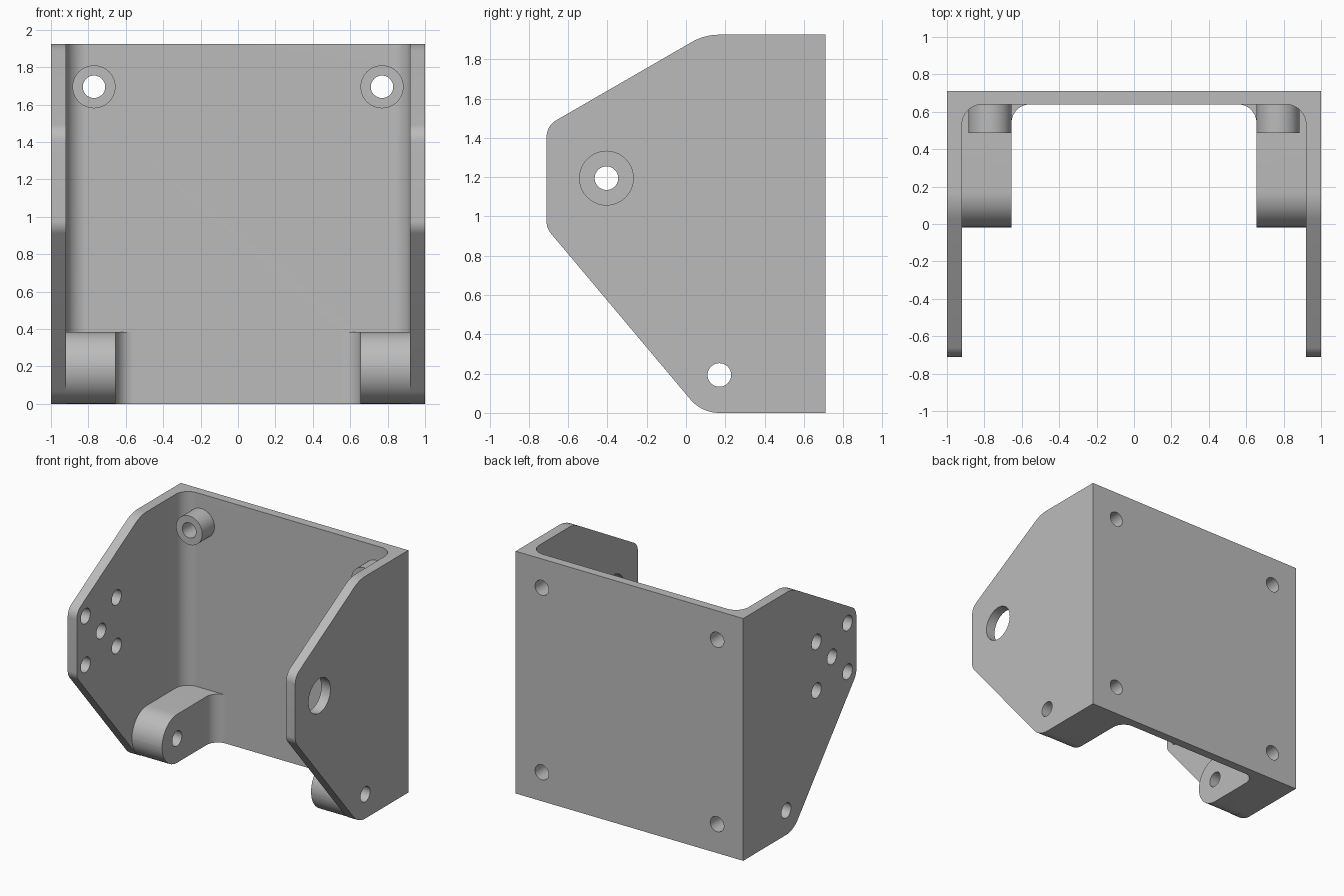
import bpy, bmesh
from math import sin, tan, cos, pi
from mathutils import Vector

if "Cube" in bpy.data.objects:
    bpy.data.objects.remove(bpy.data.objects["Cube"])

grey = bpy.data.materials.new("plain grey")
grey.use_nodes = True
grey.diffuse_color = (0.5, 0.5, 0.5, 1)
grey.node_tree.nodes["Principled BSDF"].inputs["Base Color"].default_value = grey.diffuse_color

PLACE = {"x": lambda u, v, d: (d, u, v),
         "y": lambda u, v, d: (u, d, v),
         "z": lambda u, v, d: (u, v, d)}


def rounded(corners, steps=12):
    """Outline from (u, v, radius) corners."""
    pts = [Vector(c[:2]) for c in corners]
    out = []
    for i, p in enumerate(pts):
        r = corners[i][2]
        if r == 0:
            out.append(p)
            continue
        a = (pts[i - 1] - p).normalized()
        b = (pts[(i + 1) % len(pts)] - p).normalized()
        half = a.angle(b) / 2
        centre = p + (a + b).normalized() * r / sin(half)
        start = p + a * r / tan(half) - centre
        end = p + b * r / tan(half) - centre
        sweep = pi - 2 * half
        for k in range(steps + 1):
            t = k / steps
            out.append(centre + (start * sin((1 - t) * sweep) + end * sin(t * sweep)) / sin(sweep))
    return out


def circle(u, v, r, n=40):
    return [Vector((u + r * cos(2 * pi * k / n), v + r * sin(2 * pi * k / n))) for k in range(n)]


def prism(name, outline, axis, lo, hi):
    """Extrude an outline along an axis."""
    bm = bmesh.new()
    rings = [[bm.verts.new(PLACE[axis](p.x, p.y, d)) for p in outline] for d in (lo, hi)]
    n = len(outline)
    for ring in rings:
        bm.faces.new(ring)
    for i in range(n):
        j = (i + 1) % n
        bm.faces.new((rings[0][i], rings[0][j], rings[1][j], rings[1][i]))
    bmesh.ops.recalc_face_normals(bm, faces=bm.faces)
    mesh = bpy.data.meshes.new(name)
    bm.to_mesh(mesh)
    bm.free()
    mesh.materials.append(grey)
    obj = bpy.data.objects.new(name, mesh)
    bpy.context.collection.objects.link(obj)
    return obj


def combine(target, tool, operation):
    mod = target.modifiers.new(tool.name, "BOOLEAN")
    mod.object, mod.operation, mod.solver = tool, operation, "EXACT"
    bpy.context.view_layer.objects.active = target
    bpy.ops.object.modifier_apply(modifier=mod.name)
    bpy.data.objects.remove(tool)


# U-shaped body: side outline, hollowed between the walls
side = rounded([(0.71, 0, 0), (0.08, 0, 0.193), (-0.71, 0.94, 0.1),
                (-0.71, 1.461, 0.1), (0.094, 1.925, 0.28), (0.71, 1.925, 0)])
bracket = prism("bracket", side, "x", -1, 1)
inside = rounded([(-0.92, -2, 0), (0.92, -2, 0), (0.92, 0.64, 0.11), (-0.92, 0.64, 0.11)])
combine(bracket, prism("inside_cutter", inside, "z", -1, 3), "DIFFERENCE")

# Rounded lugs with filleted feet, and round bosses
lug = rounded([(-0.018, 0, 0.192), (0.68, 0, 0), (0.68, 0.385, 0), (-0.018, 0.385, 0.192)])
for s in (-1, 1):
    foot = rounded([(s * 0.8, 0.45, 0), (s * 0.655, 0.45, 0), (s * 0.655, 0.64, 0.1),
                    (s * 0.55, 0.64, 0), (s * 0.55, 0.68, 0), (s * 0.8, 0.68, 0)])
    combine(bracket, prism("lug", lug, "x", *sorted((s * 0.655, s * 0.92))), "UNION")
    combine(bracket, prism("lug_foot", foot, "z", 0, 0.385), "UNION")
    combine(bracket, prism("boss", circle(s * 0.77, 1.695, 0.115), "y", 0.487, 0.68), "UNION")

# Holes in the back plate: through the bosses, blind in the lugs
for s in (-1, 1):
    combine(bracket, prism("boss_hole", circle(s * 0.77, 1.695, 0.06), "y", 0.3, 1), "DIFFERENCE")
    combine(bracket, prism("lug_hole", circle(s * 0.77, 0.23, 0.06), "y", 0.4, 1), "DIFFERENCE")

# Cross hole through walls and lugs, large hole in the left wall
combine(bracket, prism("cross_hole", circle(0.17, 0.193, 0.06), "x", -2, 2), "DIFFERENCE")
combine(bracket, prism("large_hole", circle(-0.405, 1.195, 0.137), "x", 0.8, 2), "DIFFERENCE")

# Five-hole pattern in the right wall
for dy, dz in [(0, 0), (1, 1), (1, -1), (-1, 1), (-1, -1)]:
    spot = circle(-0.405 + dy * 0.195, 1.195 + dz * 0.193, 0.06)
    combine(bracket, prism("pattern_hole", spot, "x", -2, -0.8), "DIFFERENCE")

bpy.ops.object.select_all(action="DESELECT")
bracket.select_set(True)
bpy.context.view_layer.objects.active = bracket
bpy.ops.object.shade_smooth_by_angle(angle=pi / 6)
